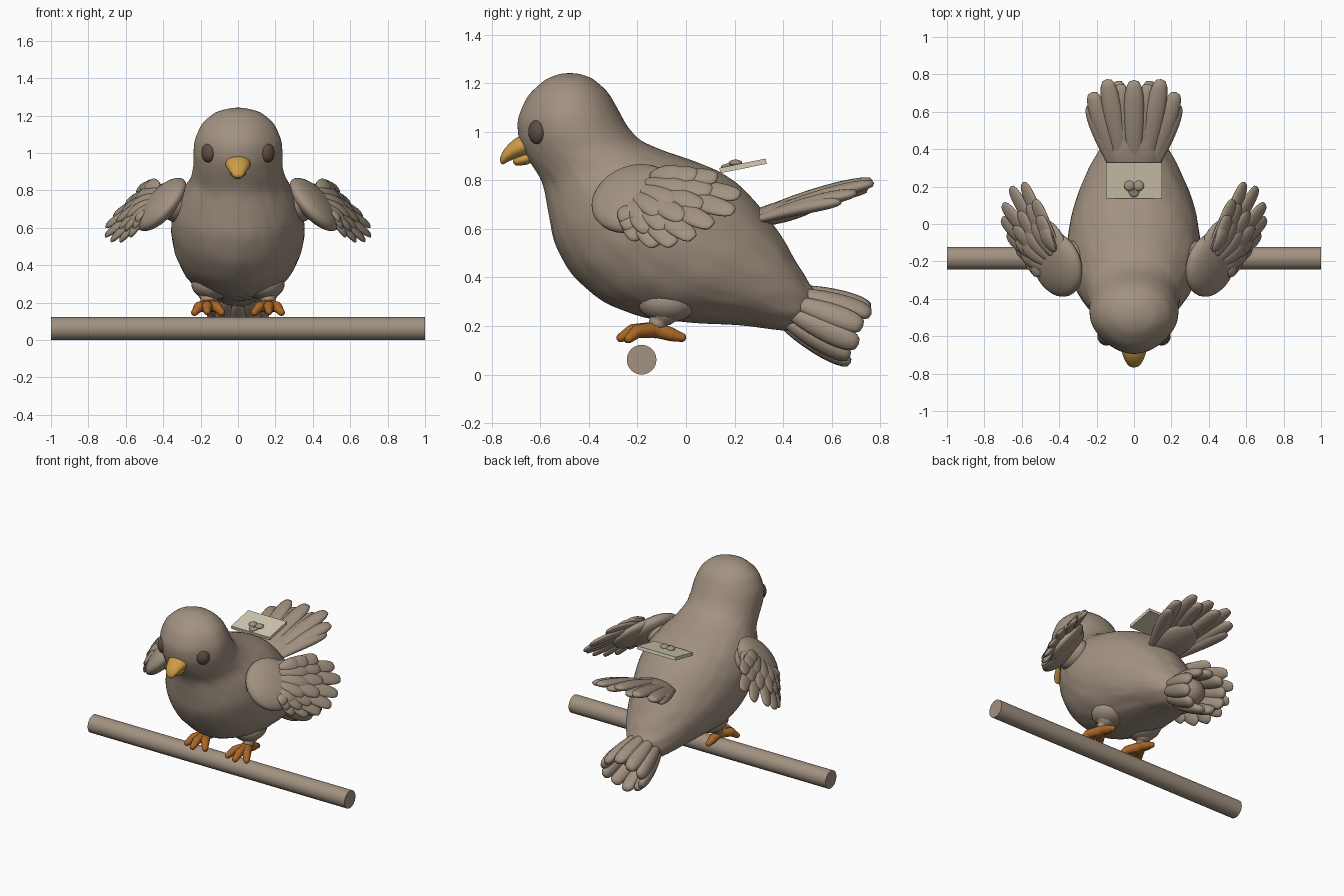
import bpy, bmesh, math
from mathutils import Vector, Matrix, noise

if "Cube" in bpy.data.objects:
    bpy.data.objects.remove(bpy.data.objects["Cube"])


def material(name, rgb):
    m = bpy.data.materials.new(name)
    m.diffuse_color = (*rgb, 1)
    m.use_nodes = True
    m.node_tree.nodes["Principled BSDF"].inputs["Base Color"].default_value = m.diffuse_color
    return m


BROWN = material("soft brown", (0.362, 0.288, 0.22))
DARK = material("dark brown", (0.11, 0.075, 0.056))
YELLOW = material("beak yellow", (0.61, 0.335, 0.065))
ORANGE = material("foot orange", (0.40, 0.135, 0.02))
CREAM = material("paper cream", (0.66, 0.60, 0.46))


def finish(name, bm, mat, mirror=False, subsurf=0, smooth=True):
    bmesh.ops.recalc_face_normals(bm, faces=bm.faces)
    me = bpy.data.meshes.new(name)
    bm.to_mesh(me)
    bm.free()
    me.materials.append(mat)
    for p in me.polygons:
        p.use_smooth = smooth
    ob = bpy.data.objects.new(name, me)
    bpy.context.collection.objects.link(ob)
    if mirror:
        ob.modifiers.new("Mirror", 'MIRROR').use_mirror_merge = False
    if subsurf:
        s = ob.modifiers.new("Subdivision", 'SUBSURF')
        s.levels = s.render_levels = subsurf
    return ob


def loft(bm, sections, n=28):
    """Oval rings, each spanning a back point and a front point in the yz plane."""
    rings = []
    for ty, tz, by, bz, w in sections:
        c = Vector((0, (ty + by) / 2, (tz + bz) / 2))
        h = Vector((0, (ty - by) / 2, (tz - bz) / 2))
        rings.append([bm.verts.new(c + h * math.cos(a) + Vector((w * math.sin(a), 0, 0)))
                      for a in (2 * math.pi * i / n for i in range(n))])
    for r, s in zip(rings, rings[1:]):
        for i in range(n):
            j = (i + 1) % n
            bm.faces.new((r[i], r[j], s[j], s[i]))
    bm.faces.new(rings[0])
    bm.faces.new(rings[-1])


def ellipsoid(bm, loc, radii, rot=None, seg=20):
    m = Matrix.Translation(loc) @ (rot or Matrix()) @ Matrix.Diagonal((*radii, 1))
    bmesh.ops.create_uvsphere(bm, u_segments=seg, v_segments=seg // 2 + 2, radius=1, matrix=m)


def feather(bm, root, tip, width, thick, normal, arch=0.0):
    """Rounded blade from root to tip, broadest near the tip."""
    root, tip = Vector(root), Vector(tip)
    u = (tip - root).normalized()
    side = u.cross(Vector(normal)).normalized()
    up = side.cross(u)
    for v in bmesh.ops.create_uvsphere(bm, u_segments=16, v_segments=12, radius=1)["verts"]:
        b, c, a = v.co
        r = max(math.sqrt(max(0, 1 - a * a)), 1e-4)
        k = r ** -0.35 * (0.78 + 0.22 * a) if r > 1e-3 else 0
        v.co = (root.lerp(tip, (a + 1) / 2) + side * b * width * k
                + up * (c * thick * k + arch * r * r))


def tube(bm, pts, radii, n=12):
    """Rounded chain: tapered segments with ball joints."""
    for i, (p, r) in enumerate(zip(pts, radii)):
        p = Vector(p)
        ellipsoid(bm, p, (r, r, r), seg=n)
        if i + 1 < len(pts):
            q = Vector(pts[i + 1])
            d = q - p
            m = Matrix.Translation((p + q) / 2) @ d.to_track_quat('Z', 'Y').to_matrix().to_4x4()
            bmesh.ops.create_cone(bm, segments=n, radius1=r, radius2=radii[i + 1],
                                  depth=d.length, matrix=m)


# Perch
bm = bmesh.new()
bmesh.ops.create_cone(bm, cap_ends=True, segments=40, radius1=0.061, radius2=0.061, depth=2,
                      matrix=Matrix.Translation((0, -0.183, 0.061)) @ Matrix.Rotation(math.pi / 2, 4, 'Y'))
perch = finish("perch", bm, BROWN)
bpy.context.view_layer.objects.active = perch
perch.select_set(True)
bpy.ops.object.shade_smooth_by_angle()

# Head and body in one skin, with soft plumage ripples below the face
bm = bmesh.new()
loft(bm, [
    (-0.45, 1.243, -0.51, 1.243, 0.03), (-0.385, 1.222, -0.58, 1.218, 0.122),
    (-0.32, 1.165, -0.655, 1.15, 0.196), (-0.275, 1.085, -0.698, 1.05, 0.234),
    (-0.24, 1.02, -0.69, 0.96, 0.24), (-0.19, 0.965, -0.65, 0.885, 0.238),
    (-0.10, 0.925, -0.59, 0.79, 0.255), (0.02, 0.885, -0.57, 0.68, 0.305),
    (0.13, 0.845, -0.548, 0.55, 0.345), (0.22, 0.785, -0.475, 0.41, 0.36),
    (0.30, 0.70, -0.345, 0.295, 0.345), (0.36, 0.62, -0.17, 0.23, 0.312),
    (0.42, 0.53, 0.03, 0.212, 0.262), (0.47, 0.44, 0.22, 0.205, 0.205),
    (0.51, 0.37, 0.40, 0.18, 0.14), (0.54, 0.34, 0.46, 0.19, 0.10)])
bmesh.ops.subdivide_edges(bm, edges=bm.edges[:], cuts=1, use_grid_fill=True, smooth=0.6)
bm.normal_update()
for v in bm.verts:
    fade = min(1, max(0, (0.95 - v.co.z) / 0.1))
    v.co += v.normal * 0.009 * fade * noise.noise(v.co * 18)
    # narrower face
    if v.co.z > 0.88 and v.co.y < -0.54:
        v.co.x *= 1 - 0.9 * (-0.54 - v.co.y) * min(1, (v.co.z - 0.88) / 0.08)
finish("body", bm, BROWN, subsurf=1)

# Eyes, turned forward and outward
bm = bmesh.new()
ellipsoid(bm, (0.158, -0.614, 1.0), (0.043, 0.031, 0.05), Matrix.Rotation(0.7, 4, 'Z'))
finish("eyes", bm, DARK, mirror=True)

# Beak: hooked upper half and smaller lower half
bm = bmesh.new()
loft(bm, [(-0.63, 1.0, -0.64, 0.90, 0.073), (-0.69, 0.988, -0.68, 0.895, 0.07),
          (-0.735, 0.95, -0.715, 0.885, 0.052), (-0.764, 0.91, -0.745, 0.872, 0.036),
          (-0.77, 0.875, -0.755, 0.862, 0.018)], 16)
finish("upper_beak", bm, YELLOW, subsurf=1)
bm = bmesh.new()
loft(bm, [(-0.62, 0.93, -0.63, 0.868, 0.05), (-0.68, 0.915, -0.67, 0.862, 0.04),
          (-0.72, 0.89, -0.71, 0.858, 0.022)], 16)
finish("lower_beak", bm, YELLOW, subsurf=1)

# Wings: shoulder pad, long flight feathers and two rows of coverts
N = Vector((0.71, -0.26, 0.65)).normalized()
facing = N.to_track_quat('Z', 'Y').to_matrix().to_4x4()
bm = bmesh.new()
ellipsoid(bm, (0.41, -0.215, 0.725), (0.18, 0.18, 0.066), facing, 28)
ellipsoid(bm, (0.47, -0.13, 0.715), (0.17, 0.16, 0.05), facing, 28)
ellipsoid(bm, (0.33, -0.22, 0.73), (0.09, 0.13, 0.10))
finish("wing_shoulders", bm, BROWN, mirror=True)

TIPS = [Vector(t) for t in ((0.53, 0.13, 0.81), (0.59, 0.225, 0.735), (0.66, 0.20, 0.67),
                            (0.70, 0.11, 0.61), (0.708, 0.03, 0.56), (0.675, -0.05, 0.53),
                            (0.63, -0.12, 0.53), (0.575, -0.19, 0.555))]
HUB_A, HUB_B = Vector((0.40, -0.14, 0.80)), Vector((0.46, -0.25, 0.67))


def feather_row(name, reach, width, lift, count):
    bm = bmesh.new()
    for i in range(count):
        f = i / (count - 1) * (len(TIPS) - 1)
        k = min(int(f), len(TIPS) - 2)
        tip = TIPS[k].lerp(TIPS[k + 1], f - k)
        root = HUB_A.lerp(HUB_B, i / (count - 1))
        feather(bm, root + N * lift, root.lerp(tip, reach) + N * (lift * 0.8 + 0.004 * (i % 2)),
                width, 0.022, N, 0.012)
    finish(name, bm, BROWN, mirror=True)


feather_row("flight_feathers", 1.0, 0.056, 0.0, 8)
feather_row("long_coverts", 0.72, 0.055, 0.022, 7)
feather_row("short_coverts", 0.50, 0.052, 0.034, 6)

# Raised fan of feathers on the rump
bm = bmesh.new()
for x, y, z, w in ((0, 0.77, 0.80, 0.066), (0.145, 0.775, 0.79, 0.064),
                   (0.225, 0.705, 0.75, 0.062), (0.238, 0.64, 0.715, 0.056),
                   (0.075, 0.75, 0.765, 0.064)):
    for s in ((1, -1) if x else (1,)):
        feather(bm, (s * x * 0.35, 0.26, 0.65 - x * 0.1), (s * x, y, z), w, 0.034,
                (s * x * 0.6, -0.25, 1), 0.010)
ellipsoid(bm, (0, 0.40, 0.672), (0.135, 0.17, 0.045), Matrix.Rotation(0.25, 4, 'X'))
finish("raised_fan", bm, BROWN)

# Lower tail: a flaring ring of feathers
axis, up = Vector((0, 0.92, -0.39)), Vector((0, 0.39, 0.92))
bm = bmesh.new()
for i in range(10):
    a = 2 * math.pi * i / 10
    out = Vector((math.sin(a), 0, 0)) + up * math.cos(a)
    wide = Vector((math.sin(a) * 0.15, 0, 0)) + up * math.cos(a) * 0.122
    root = Vector((0, 0.42, 0.283)) + wide * 0.65
    tip = Vector((0, 0.715, 0.163)) + wide + axis * (0.012 if i % 2 else 0)
    feather(bm, root, tip, 0.06, 0.042, out, 0.006)
finish("lower_tail", bm, BROWN)
bm = bmesh.new()
ellipsoid(bm, (0, 0.54, 0.238), (0.11, 0.10, 0.095), Matrix.Rotation(-0.4, 4, 'X'))
finish("tail_core", bm, BROWN)

# Legs and feet
bm = bmesh.new()
ellipsoid(bm, (0.14, -0.075, 0.30), (0.11, 0.125, 0.085))
tube(bm, [(0.155, -0.09, 0.265), (0.163, -0.115, 0.215)], (0.065, 0.038))
finish("thighs", bm, BROWN, mirror=True)
bm = bmesh.new()
heel = (0.163, -0.125, 0.185)
tube(bm, [(0.163, -0.115, 0.208), heel], (0.03, 0.036))
for mid, tip in (((0.115, -0.20, 0.178), (0.088, -0.24, 0.148)),
                 ((0.165, -0.22, 0.18), (0.165, -0.268, 0.152)),
                 ((0.208, -0.20, 0.178), (0.232, -0.235, 0.148)),
                 ((0.163, -0.06, 0.165), (0.163, -0.018, 0.153))):
    tube(bm, [heel, mid, tip], (0.033, 0.028, 0.019))
finish("feet", bm, ORANGE, mirror=True)

# Letter on the back, closed with a heart seal
tilt = Matrix.Translation((0, 0.235, 0.860)) @ Matrix.Rotation(0.2, 4, 'X')
bm = bmesh.new()
bmesh.ops.create_cube(bm, size=1, matrix=tilt @ Matrix.Diagonal((0.30, 0.195, 0.022, 1)))
finish("letter", bm, CREAM, smooth=False)
bm = bmesh.new()
for s in (-1, 1):
    ellipsoid(bm, tilt @ Vector((s * 0.025, -0.028, 0.018)), (0.028, 0.028, 0.014))
    feather(bm, tilt @ Vector((s * 0.034, -0.012, 0.015)), tilt @ Vector((0, -0.088, 0.014)),
            0.02, 0.01, (0, -0.2, 1))
finish("heart_seal", bm, BROWN)
